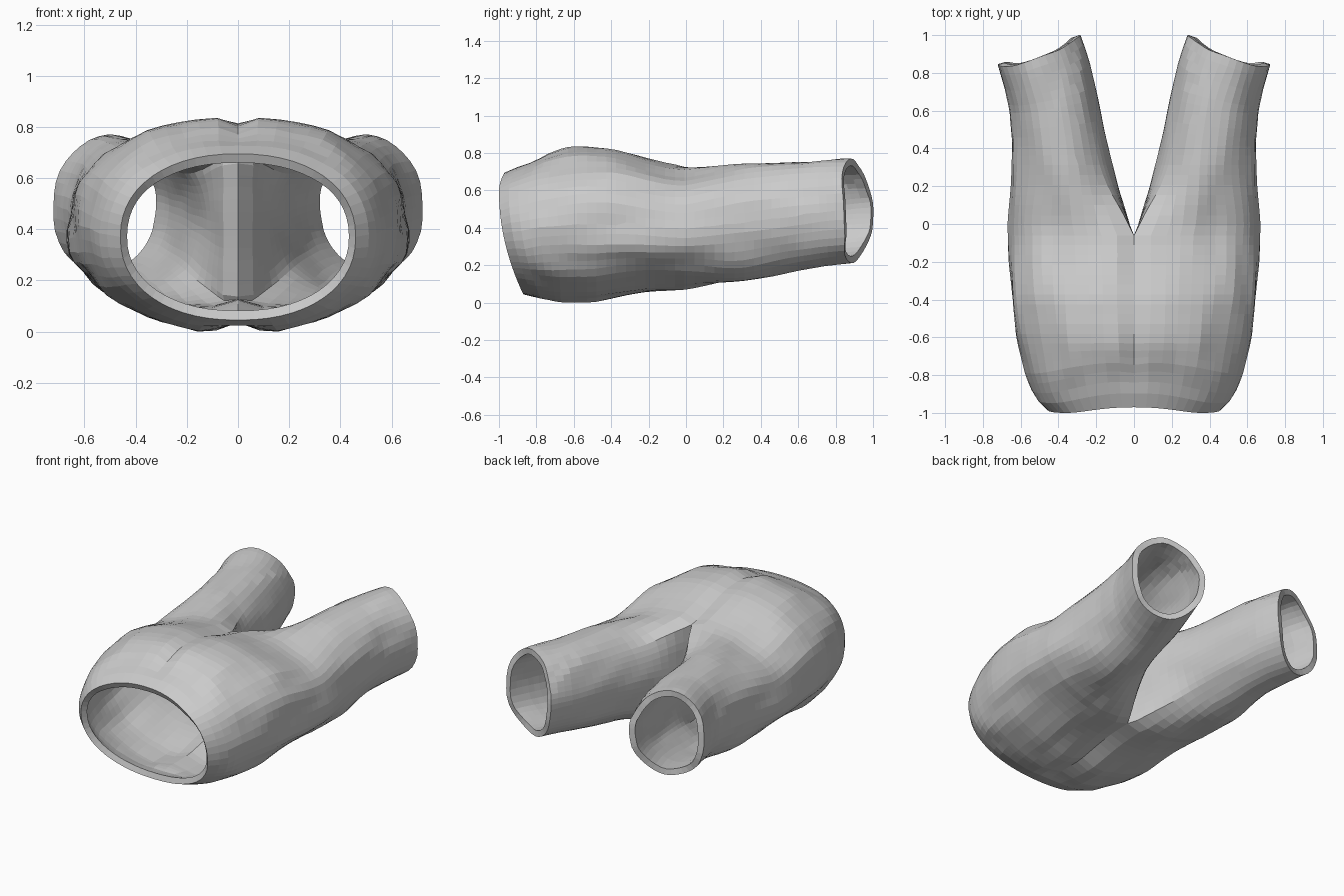
import bpy, bmesh, math
from mathutils import Vector, noise

if "Cube" in bpy.data.objects:
    bpy.data.objects.remove(bpy.data.objects["Cube"])

# Silhouette profiles along the length (y, value)
WIDTH = [(-1, .46), (-.95, .51), (-.88, .55), (-.8, .578), (-.6, .622), (-.4, .647), (-.2, .667),
         (0, .668), (.2, .655), (.45, .645), (.65, .655), (.8, .685), (.95, .725)]
TOP = [(-1, .70), (-.95, .735), (-.8, .805), (-.65, .84), (-.55, .85), (-.4, .84), (-.3, .812), (-.2, .78),
       (-.1, .755), (0, .742), (.2, .742), (.5, .755), (.9, .775)]
BOTTOM = [(-1, .05), (-.9, .02), (-.7, .0), (-.5, .0), (-.3, .035), (-.2, .05), (0, .062),
          (.2, .10), (.4, .14), (.6, .175), (.8, .205), (1, .22)]
INNER = [(-.06, 0), (0, .025), (.2, .085), (.4, .137), (.6, .185), (.8, .235), (.95, .285)]
CROTCH, N, M = -.06, 28, 12


def lerp(keys, s):
    if s <= keys[0][0]:
        return keys[0][1]
    for (a, u), (b, v) in zip(keys, keys[1:]):
        if s <= b:
            return u + (v - u) * (s - a) / (b - a)
    return keys[-1][1]


def smooth(a, b, s):
    t = max(0, min(1, (s - a) / (b - a)))
    return t * t * (3 - 2 * t)


def power(v, n):
    return math.copysign(abs(v) ** (2 / n), v)


def section(s, is_leg):
    """Half cross-section: N+1 outer points, plus M inner points for a leg."""
    xo, xi, zt, zb = (lerp(k, s) for k in (WIDTH, INNER, TOP, BOTTOM))
    zc, rz = (zt + zb) / 2, (zt - zb) / 2
    leg = smooth(CROTCH, .35, s)
    groove = .035 * smooth(-1, -.7, s)
    pts = []
    for i in range(N + 1):
        t = math.pi / 2 - math.pi * i / N
        x = xi + (xo - xi) * power(math.cos(t), 2.2) if 0 < i < N else xi
        z = zc + rz * power(math.sin(t), 2.2)
        z -= math.copysign(groove, z - zc) * math.exp(-((x - xi) / .07) ** 2)
        pts.append(Vector((x, s, z)))
    if is_leg:
        top, bot = pts[0].copy(), pts[-1].copy()
        pts += [bot.lerp(top, j / (M + 1)) for j in range(1, M + 1)]
        a0 = math.radians(138)
        for k, p in enumerate(pts):
            t = a0 - 2 * a0 * k / N if k <= N else -a0 - (2 * math.pi - 2 * a0) * (k - N) / (M + 1)
            e = Vector(((xi + xo) / 2 + (xo - xi) / 2 * math.cos(t), s, zc + rz * math.sin(t)))
            pts[k] = p.lerp(e, leg)
    for p in pts:
        seam = p.x < 1e-4
        # Slanted waist and leg openings
        drop = .13 * ((.6 - p.z) / .55) ** 2 if p.z < .6 else 3 * (p.z - .6) ** 2
        hem = 1 - .36 * (p.x - .29) - .04 * smooth(.5, .77, p.z) - .04 * smooth(.4, .2, p.z)
        p.y += drop * (1 - smooth(-1, -.6, s)) + (hem - .95) * smooth(.3, .95, s)
        # Soft cloth wrinkles running lengthwise
        w = .012 * noise.noise(Vector((p.x * 8, p.y * 3, p.z * 8))) * smooth(-1, -.85, s)
        if not seam:
            p.x = max(0.002, p.x + w * (1 if p.x > .3 else -.5))
        p.z += w if p.z > zc else -w
    return pts


# Garment half, lofted from waist to hem
bm = bmesh.new()
stations = [(-1 + (CROTCH + 1) * i / 18, False) for i in range(18)] + [(CROTCH, True)]
stations += [(CROTCH + (.95 - CROTCH) * i / 19, True) for i in range(1, 20)]
prev = None
for s, is_leg in stations:
    ring = [bm.verts.new(p) for p in section(s, is_leg)]
    if prev:
        n = len(ring) if len(prev) > N + 1 else N
        for i in range(n):
            j = (i + 1) % len(ring)
            bm.faces.new((prev[i], ring[i], ring[j], prev[j]))
    prev = ring
bmesh.ops.recalc_face_normals(bm, faces=bm.faces)
# Make the outermost faces point away from the body
side = max(bm.faces, key=lambda f: f.calc_center_median().x)
if side.normal.x < 0:
    bmesh.ops.reverse_faces(bm, faces=bm.faces)
low = min(v.co.z for v in bm.verts)
for v in bm.verts:
    v.co.z -= low
mesh = bpy.data.meshes.new("shorts")
bm.to_mesh(mesh)
bm.free()
shorts = bpy.data.objects.new("shorts", mesh)
bpy.context.collection.objects.link(shorts)

# Mirror to the other leg, then give the cloth its thickness
mirror = shorts.modifiers.new("mirror", 'MIRROR')
mirror.use_clip = True
mirror.merge_threshold = .0005
shell = shorts.modifiers.new("cloth_thickness", 'SOLIDIFY')
shell.thickness = .038
shell.offset = -1
